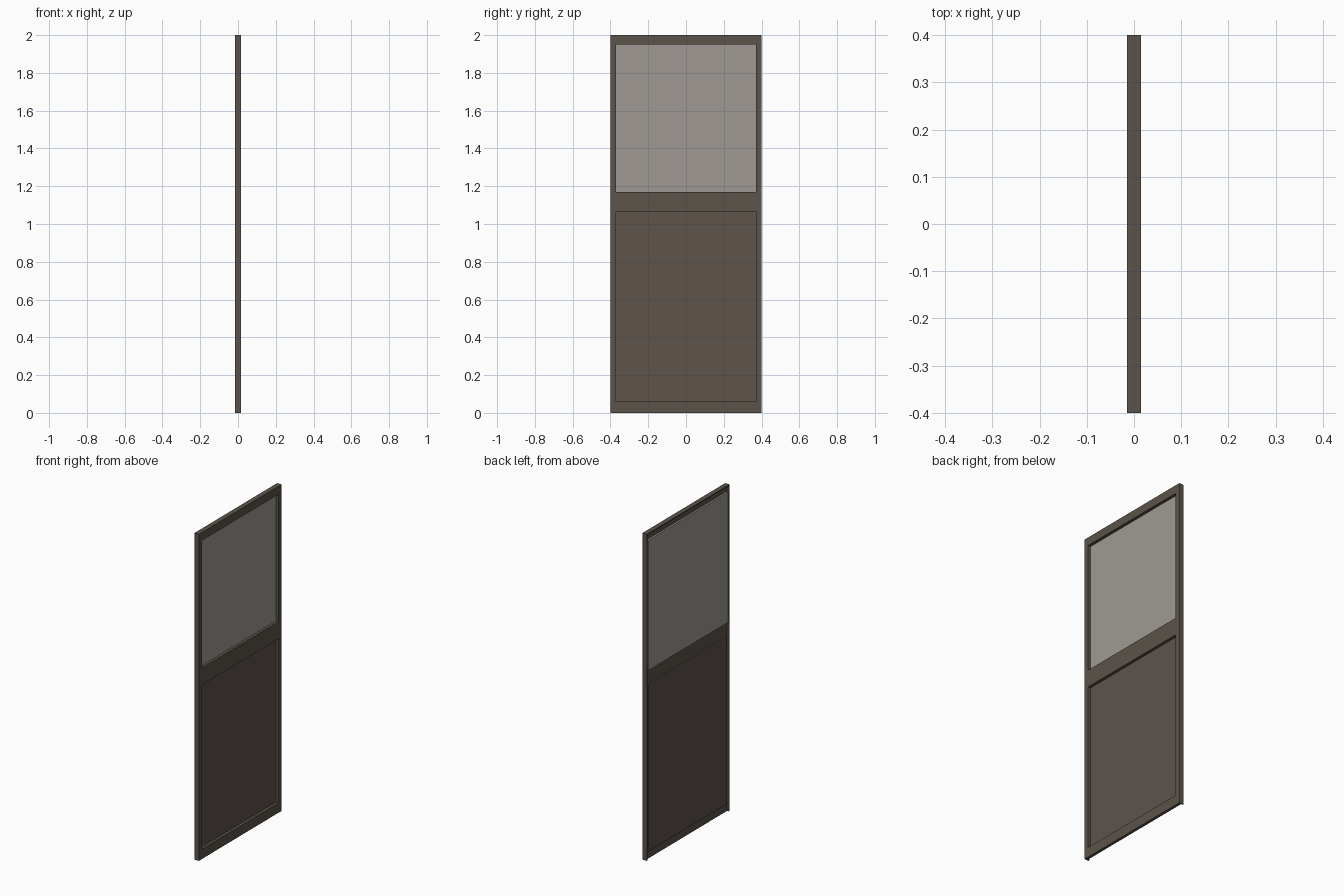
import bpy, bmesh

if "Cube" in bpy.data.objects:
    bpy.data.objects.remove(bpy.data.objects["Cube"])


def material(name, rgb):
    m = bpy.data.materials.new(name)
    lin = [c / 12.92 if c <= 0.04045 else ((c + 0.055) / 1.055) ** 2.4 for c in rgb]
    m.diffuse_color = (*lin, 1)
    m.use_nodes = True
    m.node_tree.nodes["Principled BSDF"].inputs["Base Color"].default_value = m.diffuse_color
    return m


frame_mat = material("dark bronze", (0.355, 0.328, 0.292))
panel_mat = material("brown panel", (0.365, 0.325, 0.295))
glass_mat = material("grey glass", (0.625, 0.605, 0.58))


def add_object(name, bm, mat):
    bmesh.ops.recalc_face_normals(bm, faces=bm.faces)
    mesh = bpy.data.meshes.new(name)
    bm.to_mesh(mesh)
    bm.free()
    mesh.materials.append(mat)
    ob = bpy.data.objects.new(name, mesh)
    bpy.context.collection.objects.link(ob)
    return ob


def box(name, x0, x1, half_y, z0, z1, mat):
    bm = bmesh.new()
    bmesh.ops.create_cube(bm, size=1)
    for v in bm.verts:
        v.co = (x1 if v.co.x > 0 else x0,
                half_y if v.co.y > 0 else -half_y,
                z1 if v.co.z > 0 else z0)
    return add_object(name, bm, mat)


# Outer frame: L-shaped section swept up, across and down with mitred corners
# (inset at the sides, inset at the top, x)
section = [(0, 0, 0.015), (0.03, 0.05, 0.015), (0.03, 0.05, -0.003),
           (0.006, 0.006, -0.003), (0.006, 0.006, -0.015), (0, 0, -0.015)]
bm = bmesh.new()
rings = []
for side, top in ((1, False), (1, True), (-1, True), (-1, False)):
    rings.append([bm.verts.new((x, side * (0.4 - dy), 2 - dz if top else 0))
                  for dy, dz, x in section])
n = len(section)
for a, b in zip(rings, rings[1:]):
    for i in range(n):
        j = (i + 1) % n
        bm.faces.new((a[i], a[j], b[j], b[i]))
bm.faces.new(rings[0])
bm.faces.new(rings[-1])
add_object("outer_frame", bm, frame_mat)

# Cross rails between the stiles
box("middle_rail", -0.003, 0.0145, 0.37, 1.065, 1.17, frame_mat)
box("bottom_rail", -0.003, 0.0145, 0.37, 0.0, 0.06, frame_mat)

# Infill sheets seated behind the rails
box("glass_pane", -0.014, -0.003, 0.385, 1.16, 1.957, glass_mat)
box("lower_panel", -0.012, -0.003, 0.38, 0.05, 1.075, panel_mat)
